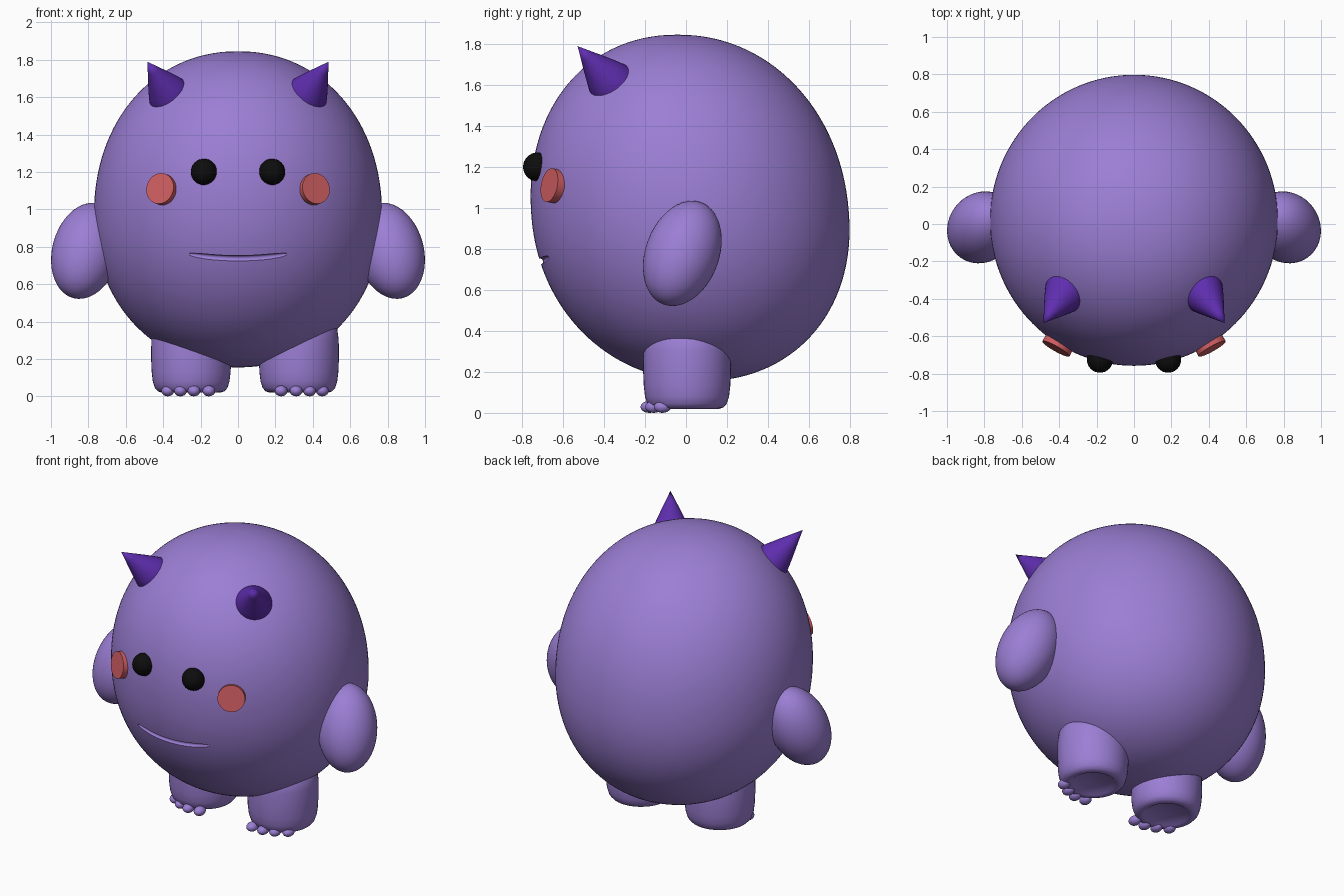
import bpy, bmesh, math
from mathutils import Vector, Matrix

cube = bpy.data.objects.get("Cube")
if cube:
    bpy.data.objects.remove(cube, do_unlink=True)


def material(name, rgb):
    m = bpy.data.materials.new(name)
    m.use_nodes = True
    m.diffuse_color = (*rgb, 1)
    bsdf = next(n for n in m.node_tree.nodes if n.type == 'BSDF_PRINCIPLED')
    bsdf.inputs["Base Color"].default_value = (*rgb, 1)
    return m


LILAC = material("lilac_skin", (0.33, 0.21, 0.66))
VIOLET = material("violet_horn", (0.115, 0.027, 0.43))
BLACK = material("black_eye", (0.004, 0.004, 0.004))
CORAL = material("coral_cheek", (0.62, 0.11, 0.12))


def add_object(name, bm, mat, matrix=Matrix(), angle=40):
    bmesh.ops.recalc_face_normals(bm, faces=bm.faces)
    mesh = bpy.data.meshes.new(name)
    bm.to_mesh(mesh)
    bm.free()
    mesh.materials.append(mat)
    mesh.transform(matrix)
    ob = bpy.data.objects.new(name, mesh)
    bpy.context.collection.objects.link(ob)
    smooth(ob, angle)
    return ob


def smooth(ob, angle=40):
    bpy.ops.object.select_all(action='DESELECT')
    ob.select_set(True)
    bpy.context.view_layer.objects.active = ob
    bpy.ops.object.shade_smooth_by_angle(angle=math.radians(angle))


def aim(center, axis):
    """Place a part at center with its own z along axis."""
    return Matrix.Translation(center) @ Vector(axis).to_track_quat('Z', 'Y').to_matrix().to_4x4()


def ellipsoid(name, mat, center, radii, axis=(0, 0, 1), segs=32):
    bm = bmesh.new()
    bmesh.ops.create_uvsphere(bm, u_segments=segs, v_segments=segs // 2, radius=1)
    return add_object(name, bm, mat, aim(center, axis) @ Matrix.Diagonal((*radii, 1)))


def lathe(name, mat, profile, matrix, segs=48, angle=40):
    """Spin a (radius, height) profile around z."""
    bm = bmesh.new()
    verts = [bm.verts.new((r, 0, z)) for r, z in profile]
    edges = [bm.edges.new(pair) for pair in zip(verts, verts[1:])]
    bmesh.ops.spin(bm, geom=verts + edges, cent=(0, 0, 0), axis=(0, 0, 1),
                   angle=math.tau, steps=segs)
    bmesh.ops.remove_doubles(bm, verts=bm.verts, dist=1e-5)
    return add_object(name, bm, mat, matrix, angle)


# Body: slightly full, forward-leaning egg
POWER, MID_Z, LEAN = 2.1, 0.97, 0.07


def body_point(v):
    """Map a direction on the unit sphere to the body surface."""
    k = (math.hypot(v.x, v.y) ** POWER + abs(v.z) ** POWER) ** (-1 / POWER)
    z = v.z * k * (0.875 if v.z > 0 else 0.815)
    return Vector((v.x * k * 0.77, 0.02 + v.y * k * 0.775 - LEAN * z, MID_Z + z))


def front_point(x, z):
    """Point on the front of the body at the given x and z."""
    t = (z - MID_Z) / (0.875 if z > MID_Z else 0.815)
    h = (1 - abs(t) ** POWER) ** (1 / POWER)
    y = math.sqrt(h * h - (x / 0.77) ** 2) * 0.775
    return Vector((x, 0.02 - y - LEAN * (z - MID_Z), z))


bm = bmesh.new()
bmesh.ops.create_uvsphere(bm, u_segments=128, v_segments=80, radius=1)
for v in bm.verts:
    v.co = body_point(v.co.copy())
body = add_object("body", bm, LILAC)

# Mouth: a thin smiling groove cut along the surface
curve = bpy.data.curves.new("mouth_cutter", 'CURVE')
curve.dimensions = '3D'
curve.bevel_depth = 0.015
curve.bevel_resolution = 3
curve.use_fill_caps = True
spline = curve.splines.new('POLY')
COUNT = 25
spline.points.add(COUNT - 1)
for i, p in enumerate(spline.points):
    u = 2 * i / (COUNT - 1) - 1
    p.co = (*front_point(0.26 * u, 0.738 + 0.022 * u * u), 1)
    p.radius = 1 - 0.6 * u ** 6
tube = bpy.data.objects.new("mouth_cutter", curve)
bpy.context.collection.objects.link(tube)
bpy.context.view_layer.update()
cut_mesh = bpy.data.meshes.new_from_object(
    tube.evaluated_get(bpy.context.evaluated_depsgraph_get()))
bpy.data.objects.remove(tube, do_unlink=True)
bm = bmesh.new()
bm.from_mesh(cut_mesh)
bmesh.ops.remove_doubles(bm, verts=bm.verts, dist=1e-5)
cutter = add_object("mouth_cutter", bm, LILAC)
cutter.hide_render = True
mod = body.modifiers.new("mouth", 'BOOLEAN')
mod.operation, mod.solver, mod.object = 'DIFFERENCE', 'EXACT', cutter
bpy.ops.object.select_all(action='DESELECT')
body.select_set(True)
bpy.context.view_layer.objects.active = body
# Bring the groove modifier before the smoothing, then apply it
bpy.ops.object.modifier_move_to_index(modifier="mouth", index=0)
bpy.ops.object.modifier_apply(modifier="mouth")
bpy.data.objects.remove(cutter, do_unlink=True)

HORN = [(0, 0.268), (0.031, 0.2), (0.061, 0.135), (0.092, 0.065),
        (0.118, 0), (0.125, -0.06), (0, -0.06)]
LEG = [(0, 0.032), (0.125, 0.032), (0.138, 0.022), (0.158, 0.02), (0.178, 0.027),
       (0.194, 0.045), (0.205, 0.08), (0.211, 0.13), (0.214, 0.2), (0.213, 0.3),
       (0.205, 0.36), (0.18, 0.4), (0, 0.41)]
CHEEK = [(0, 0.02), (0.083, 0.02), (0.083, -0.02), (0, -0.02)]
TOES = [(-0.095, -0.178), (-0.015, -0.18), (0.057, -0.157), (0.125, -0.115)]
LEG_MID = 0.0375    # the pair of legs stands slightly off centre

for side, s in (("left", 1), ("right", -1)):
    # Face
    ellipsoid(f"{side}_eye", BLACK, (0.182 * s, -0.725, 1.2), (0.07,) * 3)
    lathe(f"{side}_cheek", CORAL, CHEEK,
          aim((0.408 * s, -0.65, 1.108), (0.48 * s, -0.86, 0.17)))
    lathe(f"{side}_horn", VIOLET, HORN,
          aim((0.367 * s, -0.368, 1.61), (0.116 * s, -0.159, 0.177)))
    # Arm, leaning in and back at the top
    ellipsoid(f"{side}_arm", LILAC, (0.813 * s, -0.018, 0.778),
              (0.18, 0.18, 0.27), (-0.27 * s, 0.37, 1), 48)
    # Leg and toes
    x = LEG_MID + 0.288 * s
    lathe(f"{side}_leg", LILAC, LEG, Matrix.Translation((x, 0.005, 0)), angle=60)
    for i, (tx, ty) in enumerate(TOES):
        ellipsoid(f"{side}_toe_{i + 1}", LILAC, (x + tx * s, ty, 0.029),
                  (0.034, 0.042, 0.029), segs=20)
